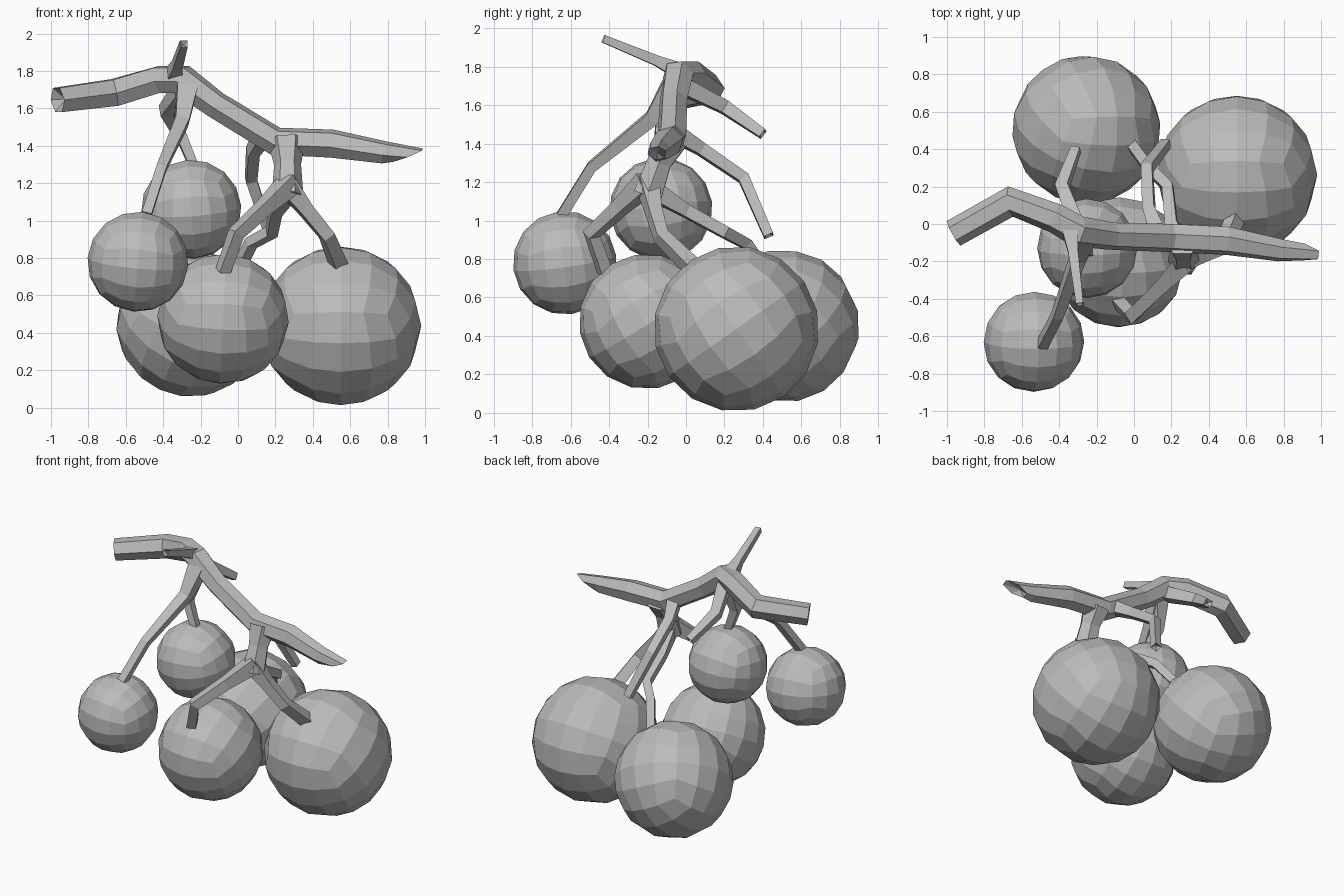
import bpy, bmesh, math
from mathutils import Vector, Matrix

if "Cube" in bpy.data.objects:
    bpy.data.objects.remove(bpy.data.objects["Cube"])

grey = bpy.data.materials.new("plain grey")
grey.diffuse_color = (0.5, 0.5, 0.5, 1)
grey.use_nodes = True
grey.node_tree.nodes["Principled BSDF"].inputs["Base Color"].default_value = grey.diffuse_color


def finish(name, bm):
    bmesh.ops.recalc_face_normals(bm, faces=bm.faces)
    me = bpy.data.meshes.new(name)
    bm.to_mesh(me)
    bm.free()
    me.materials.append(grey)
    ob = bpy.data.objects.new(name, me)
    bpy.context.collection.objects.link(ob)
    return ob


def berry(name, centre, radius, rot):
    """Round fruit made from a cube with a 4 x 4 grid on every side."""
    bm = bmesh.new()
    bmesh.ops.create_cube(bm, size=2)
    bmesh.ops.subdivide_edges(bm, edges=bm.edges[:], cuts=3, use_grid_fill=True)
    for v in bm.verts:
        v.co = Vector([math.tan(c * math.pi / 4) for c in v.co]).normalized() * radius
    turn = Matrix.Rotation(math.radians(rot[1]), 4, 'Y') @ Matrix.Rotation(math.radians(rot[0]), 4, 'X')
    bm.transform(Matrix.Translation(centre) @ turn)
    finish(name, bm)


def limb(name, path, sides, hollow=0.0, slant=0.0):
    """Faceted tube through (x, y, z, radius) points, with a sunken or slanted end."""
    pts = [Vector(p[:3]) for p in path]
    bm = bmesh.new()
    rings = []
    for i, p in enumerate(pts):
        t = (pts[min(i + 1, len(pts) - 1)] - pts[max(i - 1, 0)]).normalized()
        if i == 0:
            ref = Vector((0, 0, 1)) if abs(t.z) < 0.8 else Vector((0, -1, 0))
        u = (ref - t * ref.dot(t)).normalized()
        ref = u
        w = t.cross(u)
        ring = []
        for k in range(sides):
            a = 2 * math.pi * (k + 0.5) / sides
            co = p + (u * math.cos(a) + w * math.sin(a)) * path[i][3]
            if i == len(pts) - 1:
                co += t * slant * math.cos(a)
            ring.append(bm.verts.new(co))
        rings.append(ring)
    for a, b in zip(rings, rings[1:]):
        for k in range(sides):
            n = (k + 1) % sides
            bm.faces.new((a[k], a[n], b[n], b[k]))
    # end caps, optionally pushed inwards like snapped wood
    for ring, p, q in ((rings[0], pts[0], pts[1]), (rings[-1], pts[-1], pts[-2])):
        c = bm.verts.new(p + (q - p).normalized() * hollow)
        for k in range(sides):
            bm.faces.new((ring[k], ring[(k + 1) % sides], c))
    finish(name, bm)


# fruit
berry("front_left_berry", (-0.535, -0.63, 0.78), 0.27, (8, 5))
berry("upper_berry", (-0.25, -0.13, 1.06), 0.268, (8, -4))
berry("middle_berry", (-0.08, -0.205, 0.475), 0.352, (32, 3))
berry("right_berry", (0.55, 0.262, 0.437), 0.43, (35, 0))
berry("back_berry", (-0.255, 0.505, 0.452), 0.398, (35, 25))

# main branch
limb("main_branch", [
    (-0.965, -0.05, 1.645, 0.075), (-0.66, 0.12, 1.685, 0.082),
    (-0.42, 0.03, 1.755, 0.08), (-0.3, -0.04, 1.755, 0.085),
    (-0.12, -0.065, 1.62, 0.075), (0.2, -0.075, 1.425, 0.078),
    (0.5, -0.09, 1.412, 0.078), (0.78, -0.14, 1.365, 0.062),
    (0.91, -0.15, 1.35, 0.046)], 6, hollow=0.05, slant=0.085)

# bare twigs
limb("upper_twig", [(-0.34, -0.04, 1.78, 0.06), (-0.325, -0.15, 1.83, 0.038),
                    (-0.29, -0.43, 1.945, 0.028)], 4, hollow=0.02)
limb("left_back_twig", [(-0.3, -0.02, 1.7, 0.06), (-0.385, 0.2, 1.59, 0.048),
                        (-0.31, 0.4, 1.45, 0.035)], 4, hollow=0.02)
limb("right_back_twig", [(0.13, -0.05, 1.45, 0.06), (0.08, 0.08, 1.37, 0.045),
                         (0.07, 0.3, 1.22, 0.042), (0.17, 0.43, 0.92, 0.036)], 4, hollow=0.02)

# left pair of stems
limb("front_left_stem", [(-0.27, -0.06, 1.72, 0.08), (-0.3, -0.18, 1.53, 0.052),
                         (-0.41, -0.49, 1.28, 0.038), (-0.49, -0.645, 1.03, 0.038)], 4)
limb("upper_stem", [(-0.28, -0.08, 1.68, 0.07), (-0.315, -0.13, 1.48, 0.042),
                    (-0.24, -0.15, 1.3, 0.034)], 4)

# right fork and its three stems
limb("fork_trunk", [(0.26, -0.08, 1.42, 0.1), (0.265, -0.14, 1.3, 0.072),
                    (0.265, -0.2, 1.13, 0.085)], 6)
limb("middle_stem", [(0.28, -0.2, 1.2, 0.075), (0.14, -0.34, 1.07, 0.052),
                     (-0.01, -0.49, 0.93, 0.048), (-0.08, -0.42, 0.73, 0.045)], 4)
limb("right_stem", [(0.25, -0.2, 1.2, 0.075), (0.36, -0.17, 1.06, 0.052),
                    (0.475, -0.13, 0.92, 0.048), (0.54, 0.03, 0.76, 0.055)], 4)
limb("back_stem", [(0.26, -0.18, 1.16, 0.07), (0.2, 0.0, 1.05, 0.045),
                   (0.18, 0.2, 0.94, 0.042), (0.07, 0.31, 0.88, 0.04),
                   (-0.01, 0.42, 0.72, 0.038)], 4)
